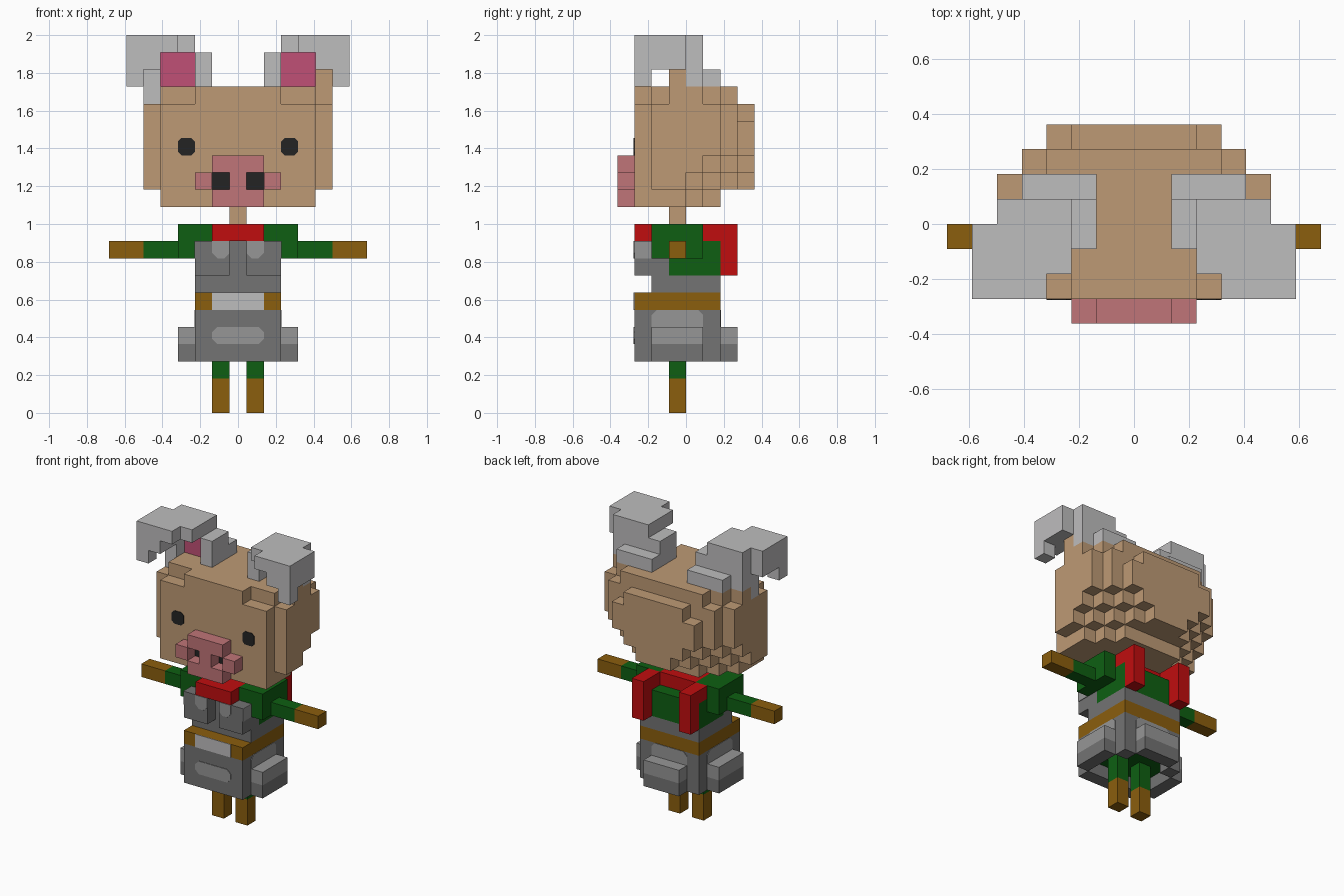
import bpy, bmesh, math
from mathutils import Vector

if "Cube" in bpy.data.objects:
    bpy.data.objects.remove(bpy.data.objects["Cube"], do_unlink=True)

U = 1 / 11  # size of one block


def material(name, rgb):
    lin = [((c / 255 + 0.055) / 1.055) ** 2.4 if c > 10 else c / 255 / 12.92 for c in rgb] + [1]
    m = bpy.data.materials.new(name)
    m.use_nodes = True
    m.diffuse_color = lin
    m.node_tree.nodes["Principled BSDF"].inputs["Base Color"].default_value = lin
    return m


TAN = material("tan skin", (190, 154, 117))
PALE = material("pale grey", (190, 189, 190))
MAGENTA = material("inner ear pink", (192, 80, 118))
PINK = material("snout pink", (192, 117, 120))
BLACK = material("black", (36, 36, 36))
RED = material("scarf red", (192, 13, 15))
GREEN = material("cloth green", (14, 95, 18))
GOLD = material("leather brown", (139, 94, 13))
STEEL = material("steel grey", (115, 115, 115))
SHINE = material("light steel", (150, 150, 150))


def finish(name, bm, mat):
    bmesh.ops.recalc_face_normals(bm, faces=bm.faces)
    me = bpy.data.meshes.new(name)
    bm.to_mesh(me)
    bm.free()
    me.materials.append(mat)
    ob = bpy.data.objects.new(name, me)
    bpy.context.collection.objects.link(ob)
    return ob


def both(*boxes):
    """Boxes plus their mirror images in x."""
    return list(boxes) + [(-b[1], -b[0]) + tuple(b[2:]) for b in boxes]


def blocks(name, mat, boxes):
    """Union of boxes (x0, x1, y0, y1, z0, z1) in block units, outer skin only."""
    cells = set()
    for x0, x1, y0, y1, z0, z1 in boxes:
        cells |= {(x0 + i, y, z) for i in range(int(x1 - x0))
                  for y in range(y0, y1) for z in range(z0, z1)}
    bm = bmesh.new()
    verts = {}

    def vert(p):
        if p not in verts:
            verts[p] = bm.verts.new(Vector(p) * U)
        return verts[p]

    for c in cells:
        for axis in range(3):
            for side in (0, 1):
                n = list(c)
                n[axis] += 2 * side - 1
                if tuple(n) in cells:
                    continue
                ring = [(0, 0), (1, 0), (1, 1), (0, 1)]
                if not side:
                    ring.reverse()
                quad = []
                for a, b in ring:
                    p = list(c)
                    p[axis] += side
                    p[(axis + 1) % 3] += a
                    p[(axis + 2) % 3] += b
                    quad.append(vert(tuple(p)))
                bm.faces.new(quad)
    bmesh.ops.dissolve_limit(bm, angle_limit=math.radians(1), verts=bm.verts, edges=bm.edges)
    return finish(name, bm, mat)


def plate(name, mat, axis, pos, side, a0, a1, b0, b1, low=0.0, high=0.0):
    """Thin plate on a surface; low and high chamfer the corners at b0 and b1."""
    pts = [(a0 + low, b0), (a1 - low, b0), (a1, b0 + low), (a1, b1 - high),
           (a1 - high, b1), (a0 + high, b1), (a0, b1 - high), (a0, b0 + low)]
    pts = [p for i, p in enumerate(pts) if p != pts[i - 1]]
    bm = bmesh.new()
    others = [i for i in range(3) if i != axis]
    ring = []
    for a, b in pts:
        p = [0, 0, 0]
        p[axis], p[others[0]], p[others[1]] = pos, a, b
        ring.append(bm.verts.new(Vector(p) * U))
    face = bm.faces.new(ring)
    new = bmesh.ops.extrude_face_region(bm, geom=[face])["geom"]
    move = Vector((0, 0, 0))
    move[axis] = side * 0.004
    bmesh.ops.translate(bm, vec=move, verts=[g for g in new if isinstance(g, bmesh.types.BMVert)])
    return finish(name, bm, mat)


# Head: a body with rounded, stepped lower back corners
head = [(-2.5, 2.5, -3, -2, 18, 19), (-4.5, 4.5, -2, 2, 18, 19), (-3.5, 3.5, 2, 3, 18, 19),
        (-5.5, 5.5, -2, 2, 15, 18), (-4.5, 4.5, -3, 3, 15, 18),
        (-3.5, 3.5, 3, 4, 15, 17), (-2.5, 2.5, 3, 4, 17, 18),
        (4.5, 5.5, -1, 0, 18, 20)] + both((4.5, 5.5, 0, 1, 18, 19))
for z, back in ((14, 1), (13, 0), (12, -1)):
    for step in range(4):
        half = 5.5 - step
        if z == 12 and step == 0:
            continue
        head.append((-half, half, -2 if step == 0 else -3, back + step, z, z + 1))
head.append((-1.5, 1.5, 3, 4, 13, 14))
blocks("head", TAN, head)
blocks("neck", TAN, [(-0.5, 0.5, -1, 0, 11, 12)])

# Snout with open nostrils
blocks("snout", PINK, [(-1.5, 1.5, -4, -3, 14, 15), (-1.5, 1.5, -4, -3, 12, 13),
                       (-0.5, 0.5, -4, -3, 13, 14)] + both((1.5, 2.5, -4, -3, 13, 14)))

# Ears folded forward and outward
ear = both((2.5, 4.5, 0, 1, 19, 22), (1.5, 4.5, 1, 2, 19, 20), (1.5, 2.5, -1, 1, 19, 21),
           (2.5, 4.5, -2, 0, 21, 22), (3.5, 4.5, -3, -2, 21, 22),
           (4.5, 6.5, -3, 0, 20, 22), (4.5, 5.5, 0, 1, 19, 22), (5.5, 6.5, -3, -2, 19, 20))
blocks("left_ear", PALE, [b for b in ear if b[0] > 0])
blocks("right_ear", PALE, [b for b in ear if b[0] < 0] + [(-5.5, -4.5, -1, 0, 18, 20)])

# Paired face and armour details
for s, side in ((1, "left"), (-1, "right")):
    def span(a, b):
        return (a, b) if s > 0 else (-b, -a)
    plate(side + "_inner_ear", MAGENTA, 1, 0, -1, *span(2.5, 4.5), 19, 21)
    plate(side + "_eye", BLACK, 1, -3, -1, *span(2.5, 3.5), 15, 16, 0.2, 0.2)
    plate(side + "_nostril", BLACK, 1, -3, -1, *span(0.5, 1.5), 13, 14)
    plate(side + "_chest_shine", SHINE, 1, -3, -1, *span(0.5, 1.5), 9, 10, 0.3)
    plate(side + "_chest_side_shine", SHINE, 0, 2.5 * s, s, -3, -2, 9, 10)
    plate(side + "_skirt_shine", SHINE, 0, 2.5 * s, s, -2, 1, 5, 6, 0, 0.3)

# Shirt, arms and hands
blocks("shirt", GREEN, [(-2.5, 2.5, -1, 2, 8, 10)]
       + both((1.5, 3.5, -2, 1, 10, 11), (2.5, 3.5, -2, 1, 9, 10), (3.5, 5.5, -1, 0, 9, 10)))
blocks("hands", GOLD, both((5.5, 7.5, -1, 0, 9, 10)))

# Scarf with two tails down the back
blocks("scarf", RED, [(-1.5, 1.5, -3, 1, 10, 11)]
       + both((1.5, 2.5, 1, 3, 10, 11), (1.5, 2.5, 2, 3, 8, 10)))

# Breastplate, belt and buckle
blocks("breastplate", STEEL, [(-2.5, 2.5, -2, -1, 8, 10), (-2.5, 2.5, -2, 2, 7, 8)]
       + both((0.5, 2.5, -3, -2, 8, 10)))
blocks("belt", GOLD, [(-2.5, 2.5, -3, 2, 6, 7)])
plate("buckle", PALE, 1, -3, -1, -1.5, 1.5, 6, 7)

# Armour skirt, hollow underneath, with flared side and back panels
blocks("skirt", STEEL, [(-2.5, 2.5, -3, 2, 4, 6), (-2.5, 2.5, -3, -2, 3, 4),
                        (-1.5, 1.5, 2, 3, 3, 4)]
       + both((2.5, 3.5, -2, 1, 3, 4), (1.5, 2.5, 1, 2, 3, 4)))
blocks("skirt_panels", SHINE, [(-1.5, 1.5, 2, 3, 4, 5)] + both((2.5, 3.5, -2, 1, 4, 5)))
plate("skirt_front_shine", SHINE, 1, -3, -1, -1.5, 1.5, 4, 5, 0.3, 0.3)
plate("skirt_back_shine", SHINE, 1, 2, 1, -1.5, 1.5, 5, 6, 0, 0.3)
plate("skirt_lining", GREEN, 2, 4, -1, -2.5, 2.5, -2, 1)
plate("skirt_back_lining", GREEN, 2, 4, -1, -1.5, 1.5, 1, 2)

# Legs and boots
blocks("trousers", GREEN, both((0.5, 1.5, -1, 0, 2, 4)))
blocks("boots", GOLD, both((0.5, 1.5, -1, 0, 0, 2)))
